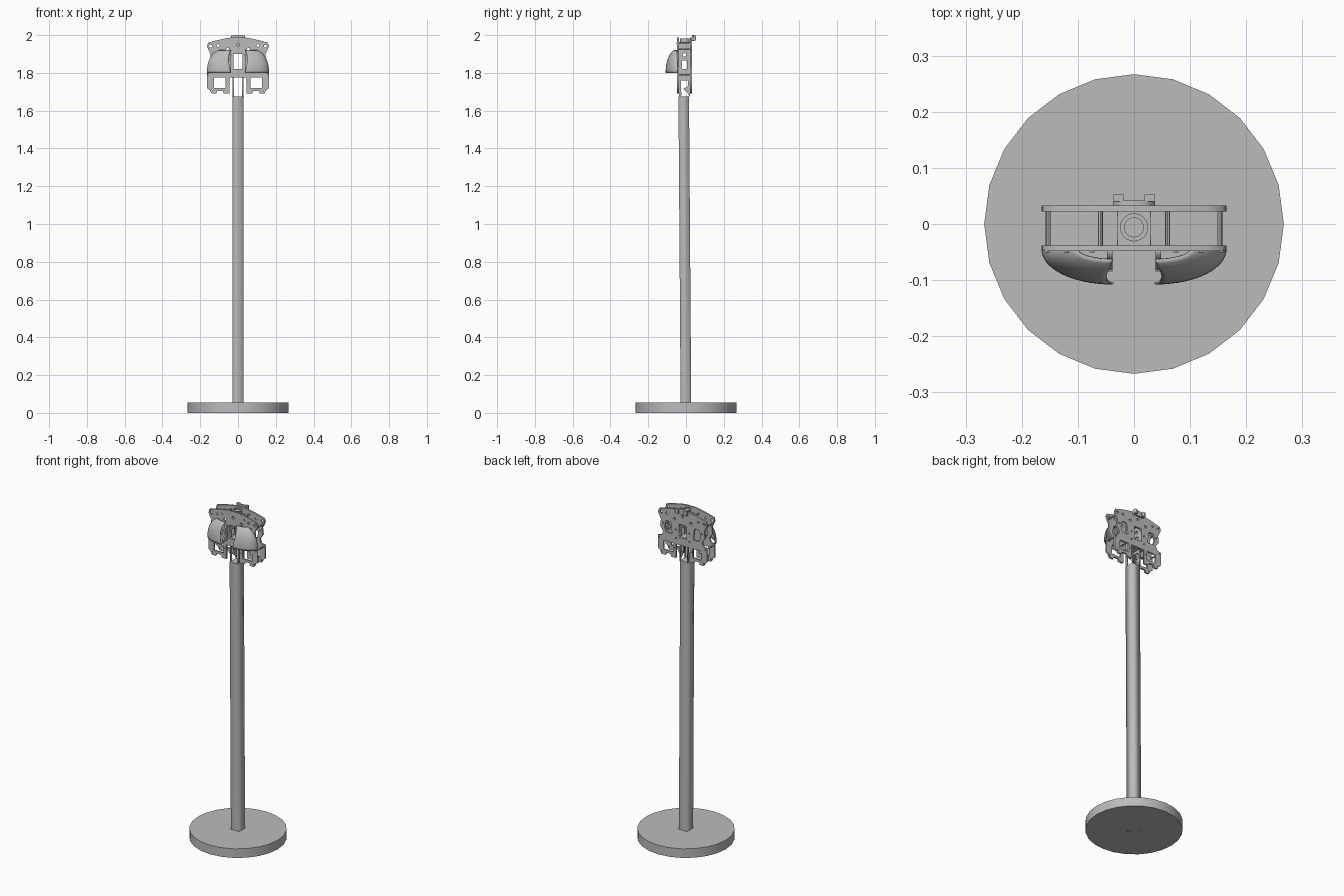
import bpy, bmesh, math
from mathutils import Matrix, Vector

if "Cube" in bpy.data.objects:
    bpy.data.objects.remove(bpy.data.objects["Cube"], do_unlink=True)

grey = bpy.data.materials.new("plain grey")
grey.use_nodes = True
grey.diffuse_color = (0.5, 0.5, 0.5, 1)
grey.node_tree.nodes["Principled BSDF"].inputs["Base Color"].default_value = (0.5, 0.5, 0.5, 1)

# Axes of a flat outline: lying down, facing front, facing sideways
FLAT = Matrix.Identity(4)
FRONT = Matrix(((1, 0, 0, 0), (0, 0, -1, 0), (0, 1, 0, 0), (0, 0, 0, 1)))
SIDE = Matrix(((0, 0, 1, 0), (1, 0, 0, 0), (0, 1, 0, 0), (0, 0, 0, 1)))


def add_mesh(name, mesh):
    ob = bpy.data.objects.new(name, mesh)
    bpy.context.collection.objects.link(ob)
    mesh.materials.clear()
    mesh.materials.append(grey)
    return ob


def rect(x0, x1, y0, y1):
    return [(x0, y0), (x1, y0), (x1, y1), (x0, y1)]


def ring(x, y, r, n=10):
    return [(x + r * math.cos(math.tau * i / n), y + r * math.sin(math.tau * i / n)) for i in range(n)]


def flip(loop):
    return [(-x, y) for x, y in reversed(loop)]


def plate(name, outline, holes, axes, centre, thickness):
    """Flat cut sheet: one outline with holes, extruded about its centre."""
    cu = bpy.data.curves.new(name, 'CURVE')
    cu.dimensions, cu.fill_mode, cu.extrude = '2D', 'BOTH', thickness / 2
    for loop in [outline] + holes:
        sp = cu.splines.new('POLY')
        sp.points.add(len(loop) - 1)
        for p, (x, y) in zip(sp.points, loop):
            p.co = (x, y, 0, 1)
        sp.use_cyclic_u = True
    tmp = bpy.data.objects.new(name + " curve", cu)
    bpy.context.collection.objects.link(tmp)
    dg = bpy.context.evaluated_depsgraph_get()
    mesh = bpy.data.meshes.new_from_object(tmp.evaluated_get(dg))
    bpy.data.objects.remove(tmp, do_unlink=True)
    mesh.transform(Matrix.Translation(centre) @ axes)
    bm = bmesh.new()
    bm.from_mesh(mesh)
    bmesh.ops.remove_doubles(bm, verts=bm.verts, dist=1e-5)
    bmesh.ops.recalc_face_normals(bm, faces=bm.faces)
    bm.to_mesh(mesh)
    bm.free()
    return add_mesh(name, mesh)


def box(name, x0, x1, y0, y1, z0, z1):
    return plate(name, rect(x0, x1, y0, y1), [], FLAT, (0, 0, (z0 + z1) / 2), z1 - z0)


def bar(name, a, b, radius, sides=8):
    a, b = Vector(a), Vector(b)
    bm = bmesh.new()
    turn = (b - a).to_track_quat('Z', 'Y').to_matrix().to_4x4()
    bmesh.ops.create_cone(bm, cap_ends=True, segments=sides, radius1=radius, radius2=radius,
                          depth=(b - a).length, matrix=Matrix.Translation((a + b) / 2) @ turn)
    mesh = bpy.data.meshes.new(name)
    bm.to_mesh(mesh)
    bm.free()
    return add_mesh(name, mesh)


# Round foot with a square socket, and the slightly leaning pole
plate("base_disc", ring(0, 0, 0.267, 24), [rect(-0.03, 0.03, -0.032, 0.032)],
      FLAT, (0, 0, 0.0275), 0.055)
pole = box("pole", -0.028, 0.028, -0.028, 0.028, 0.003, 1.675)
for v in pole.data.vertices:
    v.co.y -= 0.012 * v.co.z / 1.675

# Front and back head plates: brow, cheeks and two hanging legs
half = [(0.028, 1.775), (0.045, 1.775), (0.045, 1.69), (0.075, 1.69), (0.08, 1.705),
        (0.11, 1.705), (0.115, 1.69), (0.14, 1.69), (0.15, 1.71), (0.165, 1.72),
        (0.165, 1.80), (0.14, 1.805), (0.13, 1.83), (0.15, 1.86), (0.145, 1.9),
        (0.155, 1.92), (0.164, 1.94), (0.158, 1.96), (0.13, 1.968), (0.08, 1.98), (0.035, 1.988)]
outline = half + flip(half)
half_holes = [rect(0.065, 0.127, 1.72, 1.775), ring(0.145, 1.942, 0.008),
              ring(0.105, 1.945, 0.007), ring(0.055, 1.925, 0.008), ring(0.155, 1.79, 0.004),
              ring(0.055, 1.75, 0.004), ring(0.14, 1.705, 0.004),
              [(0.07, 1.83), (0.11, 1.83), (0.12, 1.86), (0.11, 1.9), (0.08, 1.9)]]
holes = [rect(-0.025, 0.025, 1.82, 1.9), ring(0, 1.95, 0.008)]
for h in half_holes:
    holes += [h, flip(h)]
back_holes = [ring(s * x, z, 0.005) for s in (-1, 1) for x, z in ((0.045, 1.86), (0.13, 1.88), (0.045, 1.81))]
plate("front_plate", outline, holes, FRONT, (0, -0.043, 0), 0.01)
plate("back_plate", outline, holes + back_holes, FRONT, (0, 0.0275, 0), 0.011)

# Turret on top of the neck frame
plate("neck_block", rect(-0.029, 0.029, -0.038, 0.022), [], FLAT, (0, 0, 1.94), 0.03)
plate("turret_ring", ring(0, -0.006, 0.025, 24), [ring(0, -0.006, 0.017, 24)],
      FLAT, (0, 0, 1.967), 0.032)
bar("turret_core", (0, -0.006, 1.95), (0, -0.006, 1.978), 0.017, 24)
box("lower_block", -0.026, 0.026, -0.036, 0.02, 1.776, 1.82)

# Bracket at the top of the back plate
plate("top_bracket", [(-0.037, 1.968), (0.037, 1.968), (0.037, 1.985), (0.018, 2.0),
                      (-0.018, 2.0), (-0.037, 1.985)], [ring(0.027, 1.979, 0.004), ring(-0.027, 1.979, 0.004)],
      FRONT, (0, 0.0375, 0), 0.009)

for s, side in ((1, "left"), (-1, "right")):
    # Neck frame and its posts
    plate(side + "_neck_plate", rect(-0.038, 0.022, 1.775, 1.955),
          [rect(-0.022, 0.006, 1.82, 1.865), ring(-0.008, 1.895, 0.01)],
          SIDE, (s * 0.027, 0, 0), 0.006)
    plate(side + "_neck_legs", [(-0.038, 1.68), (-0.028, 1.67), (-0.022, 1.69), (-0.026, 1.7),
                                (-0.026, 1.76), (0.01, 1.76), (0.01, 1.73), (-0.014, 1.715),
                                (0.012, 1.69), (0.02, 1.672), (0.02, 1.78), (-0.038, 1.78)],
          [], SIDE, (s * 0.025, 0, 0), 0.006)
    xs = sorted((s * 0.019, s * 0.037))
    box(side + "_bracket_ear", xs[0], xs[1], 0.04, 0.053, 1.972, 1.998)

    # Spacers between the plates
    for x, z in ((0.153, 1.925), (0.153, 1.79), (0.06, 1.79), (0.06, 1.96)):
        bar(side + "_spacer", (s * x, -0.042, z), (s * x, 0.027, z), 0.0045)
    for x, z in ((0.155, 1.955), (0.12, 1.915), (0.075, 1.955)):
        bar(side + "_bolt", (s * x, -0.051, z), (s * x, -0.045, z), 0.005, 6)

    # Curved cheek shell in front of the plate
    bm = bmesh.new()
    n, m = 16, 12
    grid = []
    for i in range(n + 1):
        a = math.pi / 2 * i / n
        row = []
        for j in range(m + 1):
            b = math.radians(72) * j / m
            inner = 0.012 * math.sin(math.pi * j / m) * (1 - i / n)
            row.append(bm.verts.new((s * (0.037 + inner + 0.128 * math.sin(a) * math.cos(b) ** 0.6),
                                     -0.045 - 0.063 * math.cos(a) * math.cos(b),
                                     1.80 + 0.127 * math.sin(b))))
        grid.append(row)
    for i in range(n):
        for j in range(m):
            bm.faces.new((grid[i][j], grid[i + 1][j], grid[i + 1][j + 1], grid[i][j + 1])[::s])
    bmesh.ops.recalc_face_normals(bm, faces=bm.faces)
    if sum(f.normal.y for f in bm.faces) > 0:
        bmesh.ops.reverse_faces(bm, faces=bm.faces)
    mesh = bpy.data.meshes.new(side + "_shell")
    bm.to_mesh(mesh)
    bm.free()
    shell = add_mesh(side + "_shell", mesh)
    mod = shell.modifiers.new("thickness", 'SOLIDIFY')
    mod.thickness, mod.offset = 0.004, -1
    bpy.ops.object.select_all(action='DESELECT')
    shell.select_set(True)
    bpy.context.view_layer.objects.active = shell
    bpy.ops.object.shade_smooth_by_angle()

    # Arm that carries the shell
    plate(side + "_shell_arm", [(-0.04, 1.805), (-0.085, 1.805), (-0.08, 1.825), (-0.06, 1.84),
                                (-0.07, 1.87), (-0.055, 1.9), (-0.04, 1.9)],
          [ring(-0.05, 1.87, 0.005)], SIDE, (s * 0.043, 0, 0), 0.01)
